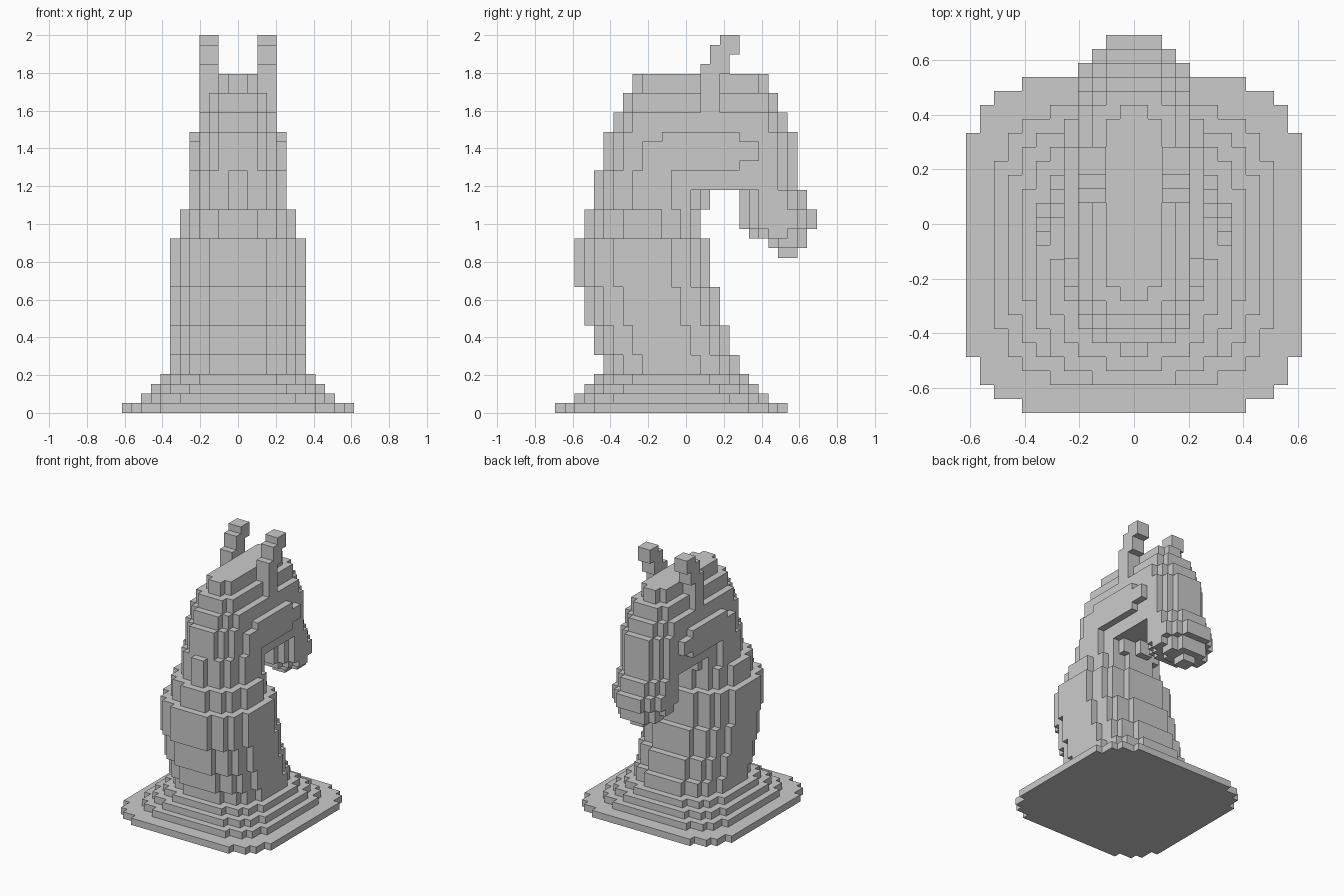
import bpy

if "Cube" in bpy.data.objects:
    bpy.data.objects.remove(bpy.data.objects["Cube"])

U = 2 / 39                      # block size
J0 = 13.5                       # block rows from the front edge to y = 0


def insets(w):
    """How far each end row is pulled in to round the corners."""
    return {1: [0], 2: [1], 3: [1], 4: [2, 1]}.get(w, [4, 2, 1, 1])


def slab(cells, k0, k1, j0, j1, w):
    """Rounded slab: half width w, rows j0..j1, layers k0..k1 (ends exclusive)."""
    ins = insets(w)
    for j in range(j0, j1):
        e = min(j - j0, j1 - 1 - j)
        h = w - (ins[e] if e < len(ins) else 0)
        for k in range(k0, k1):
            cells.update((i, j, k) for i in range(-h, h))


def ear_block(cells, k0, k1, j0, j1):
    """Mirrored pair of two-block-wide ear pieces."""
    for i in (-4, -3, 2, 3):
        cells.update((i, j, k) for j in range(j0, j1) for k in range(k0, k1))


def slabs(rows):
    cells = set()
    for r in rows:
        slab(cells, *r)
    return cells


# Stepped plinth
base = slabs([(k, k + 1, 12 - h, 12 + h, h) for k, h in enumerate((12, 10, 9, 8))])

# Leaning chest and neck
neck = slabs([
    (4, 6, 5, 19, 7), (6, 9, 4, 18, 7), (9, 13, 3, 17, 7), (13, 18, 2, 16, 7),
    (18, 21, 3, 15, 6), (21, 25, 4, 16, 5),
])

# Crown and cheeks
head = slabs([
    (23, 25, 12, 25, 4),
    (25, 29, 5, 25, 4), (25, 26, 5, 23, 5), (26, 28, 5, 25, 5), (28, 29, 7, 23, 5),
    (29, 31, 6, 24, 4), (31, 33, 7, 23, 3), (33, 35, 8, 22, 2),
])

# Drooping muzzle
muzzle = slabs([
    (16, 17, 23, 25, 2), (17, 18, 22, 26, 3), (18, 19, 20, 26, 4),
    (19, 21, 19, 27, 4), (21, 23, 19, 26, 4),
])

# Ears
ears = set()
for piece in ((31, 35, 15, 17), (35, 36, 15, 18), (36, 37, 16, 18),
              (37, 38, 16, 19), (38, 39, 17, 19)):
    ear_block(ears, *piece)

parts = {"base": base, "neck": neck, "head": head, "muzzle": muzzle, "ears": ears}
solid = set().union(*parts.values())

# Outward quad of a unit block for each direction
SIDES = {
    (1, 0, 0): ((1, 0, 0), (1, 1, 0), (1, 1, 1), (1, 0, 1)),
    (-1, 0, 0): ((0, 0, 0), (0, 0, 1), (0, 1, 1), (0, 1, 0)),
    (0, 1, 0): ((0, 1, 0), (0, 1, 1), (1, 1, 1), (1, 1, 0)),
    (0, -1, 0): ((0, 0, 0), (1, 0, 0), (1, 0, 1), (0, 0, 1)),
    (0, 0, 1): ((0, 0, 1), (1, 0, 1), (1, 1, 1), (0, 1, 1)),
    (0, 0, -1): ((0, 0, 0), (0, 1, 0), (1, 1, 0), (1, 0, 0)),
}


def build(name, cells):
    """Mesh only the faces exposed on the outside of the whole figure."""
    index, faces = {}, []
    for c in sorted(cells):
        for d, quad in SIDES.items():
            if tuple(a + b for a, b in zip(c, d)) in solid:
                continue
            corners = [tuple(a + b for a, b in zip(c, q)) for q in quad]
            faces.append([index.setdefault(v, len(index)) for v in corners])
    verts = [(i * U, (j - J0) * U, k * U) for i, j, k in index]
    mesh = bpy.data.meshes.new(name)
    mesh.from_pydata(verts, [], faces)
    mesh.update()
    bpy.context.collection.objects.link(bpy.data.objects.new(name, mesh))


done = set()
for name, cells in parts.items():
    build(name, cells - done)
    done |= cells
